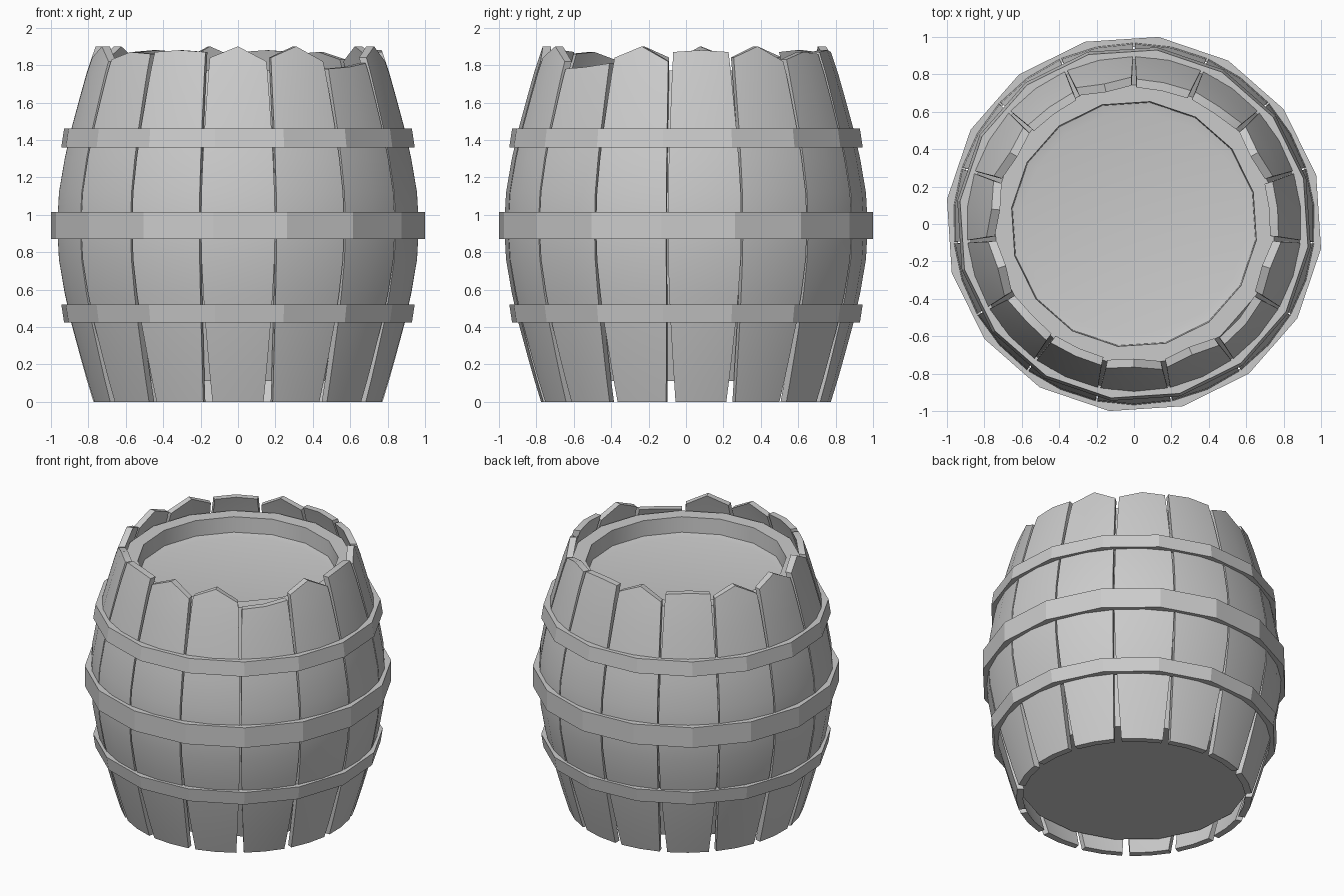
import bpy
from math import sin, cos, radians

if "Cube" in bpy.data.objects:
    bpy.data.objects.remove(bpy.data.objects["Cube"])

# Outer barrel curve: height -> radius, symmetric about z = 0.94
CURVE = [(0, .775), (.12, .812), (.24, .846), (.42, .895), (.58, .931), (.76, .962), (.94, .972),
         (1.12, .962), (1.30, .931), (1.46, .895), (1.64, .846), (1.76, .812), (1.88, .772)]


def radius(z):
    for (z0, r0), (z1, r1) in zip(CURVE, CURVE[1:]):
        if z <= z1:
            break
    return r0 + (r1 - r0) * (z - z0) / (z1 - z0)


def make(name, verts, faces, angle=30):
    me = bpy.data.meshes.new(name)
    me.from_pydata(verts, [], faces)
    me.validate()
    ob = bpy.data.objects.new(name, me)
    bpy.context.collection.objects.link(ob)
    me.polygons.foreach_set("use_smooth", [True] * len(me.polygons))
    me.set_sharp_from_angle(angle=radians(angle))
    return ob


def polar(r, deg, z):
    return (r * cos(radians(deg)), r * sin(radians(deg)), z)


def lathe(name, profile, closed, angle, sides=16, start=7.5):
    """Sweep an (r, z) profile around z; open profiles get end caps."""
    n = len(profile)
    verts = [polar(r, -start + 360 * i / sides, z) for i in range(sides) for r, z in profile]
    faces = []
    for i in range(sides):
        a, b = i * n, (i + 1) % sides * n
        for j in range(n if closed else n - 1):
            k = (j + 1) % n
            faces.append((a + j, b + j, b + k, a + k))
    if not closed:
        faces.append([i * n for i in reversed(range(sides))])
        faces.append([i * n + n - 1 for i in range(sides)])
    return make(name, verts, faces, angle)


def stave(name, centre, tops):
    """Bowed plank, two segments wide, with a jagged upper end."""
    verts, faces = [], []
    rows = len(CURVE)
    for j, (z, _) in enumerate(CURVE):
        t = z / .94 - 1
        half = 11.75 - (1.6 if t < 0 else .7) * t * t
        for depth in (0, .045):
            for s in ((-1, 0, 1) if depth == 0 else (1, 0, -1)):
                zz = tops[s + 1] if j == rows - 1 else min(z, tops[s + 1] - .03)
                verts.append(polar(radius(zz) - depth, centre + s * half, zz))
    for j in range(rows - 1):
        for i in range(6):
            k = (i + 1) % 6
            faces.append((j * 6 + i, j * 6 + k, j * 6 + 6 + k, j * 6 + 6 + i))
    e = (rows - 1) * 6
    faces += [(0, 5, 4, 1), (1, 4, 3, 2), (e, e + 1, e + 4, e + 5), (e + 1, e + 2, e + 3, e + 4)]
    make(name, verts, faces)


# Staves with their upper end shapes (left, middle, right)
PEAK, FLAT = (1.84, 1.90, 1.82), (1.87, 1.88, 1.87)
LOW, SLANT = (1.78, 1.79, 1.81), (1.83, 1.87, 1.86)
ENDS = [PEAK, PEAK, LOW, PEAK, FLAT, PEAK, SLANT, FLAT, PEAK, FLAT, PEAK, PEAK, PEAK, SLANT, FLAT]
for i, tops in enumerate(ENDS):
    stave(f"stave_{i + 1}", -90 + 24 * i, tops)

# Inner cask with recessed lid
zs = [.11, .24, .42, .58, .76, .94, 1.12, 1.30, 1.46, 1.64, 1.77]
wall = [(radius(z) - .052, z) for z in zs]
lathe("inner_cask", wall + [(.66, 1.77), (.655, 1.66), (.60, 1.65)], False, 35)

# Hoops: (lower z, upper z, lower radius, upper radius)
for name, z0, z1, r0, r1 in (("lower_hoop", .425, .52, .938, .953),
                             ("middle_hoop", .87, 1.015, 1.0086, 1.0086),
                             ("upper_hoop", 1.36, 1.46, .953, .938)):
    lathe(name, [(r0, z0), (r1, z1), (r1 - .045, z1), (r0 - .045, z0)], True, 15)
